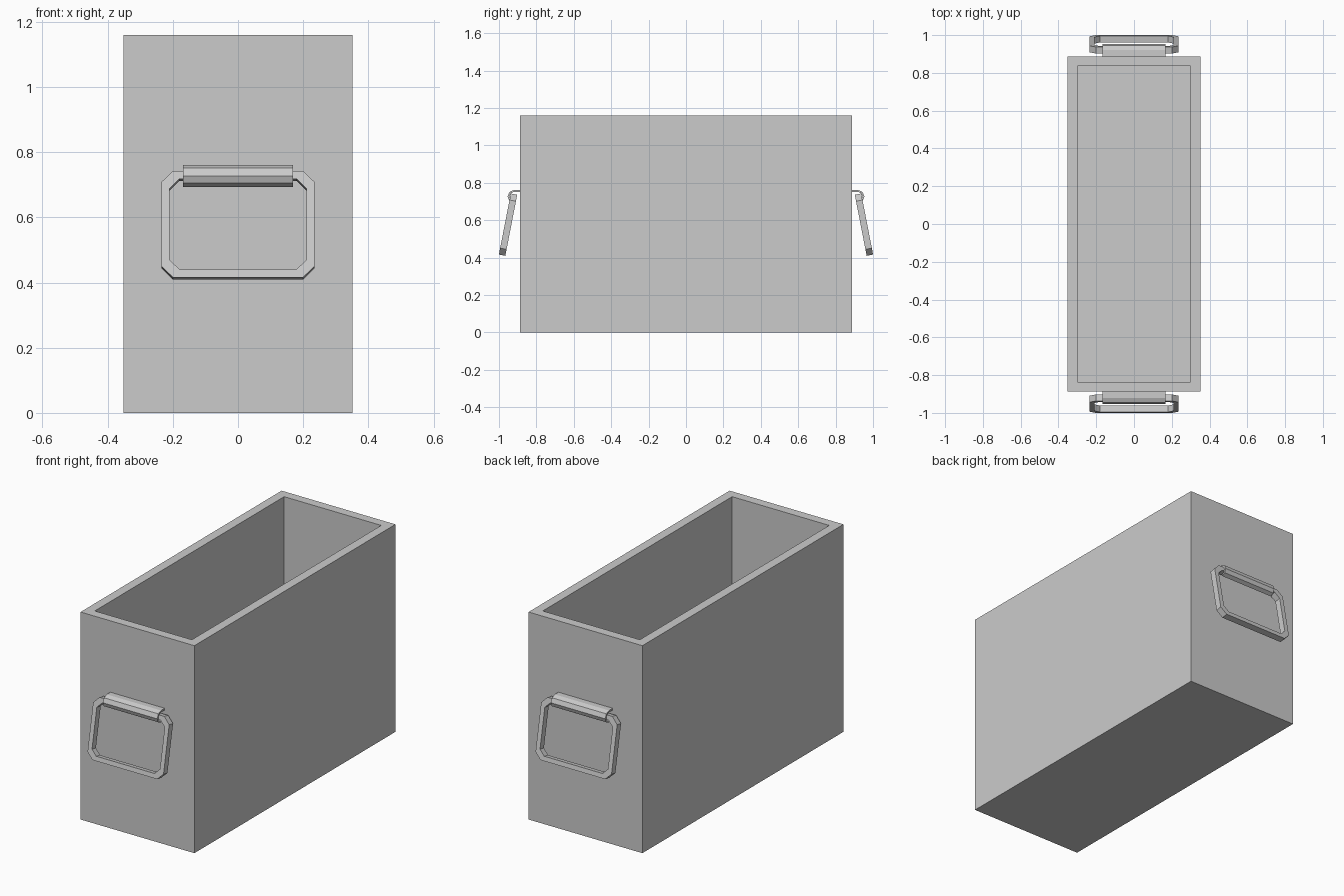
import bpy, bmesh, math
from mathutils import Matrix, Vector

cube = bpy.data.objects.get("Cube")
if cube:
    bpy.data.objects.remove(cube, do_unlink=True)

grey = bpy.data.materials.new("plain grey")
grey.use_nodes = True
color = (0.6, 0.6, 0.6, 1)
grey.diffuse_color = color
grey.node_tree.nodes["Principled BSDF"].inputs["Base Color"].default_value = color

HALF_X, HALF_Y, HEIGHT, WALL = 0.352, 0.888, 1.16, 0.073


def finish(bm, name):
    bmesh.ops.recalc_face_normals(bm, faces=bm.faces)
    mesh = bpy.data.meshes.new(name)
    bm.to_mesh(mesh)
    bm.free()
    mesh.materials.append(grey)
    obj = bpy.data.objects.new(name, mesh)
    bpy.context.scene.collection.objects.link(obj)
    return obj


def bin_body():
    # Solid block with the top inset and pushed down to hollow it
    bm = bmesh.new()
    bmesh.ops.create_cube(bm, size=1)
    bmesh.ops.scale(bm, vec=(2 * HALF_X, 2 * HALF_Y, HEIGHT), verts=bm.verts)
    bmesh.ops.translate(bm, vec=(0, 0, HEIGHT / 2), verts=bm.verts)
    top = max(bm.faces, key=lambda f: f.calc_center_median().z)
    bmesh.ops.inset_region(bm, faces=[top], thickness=WALL)
    floor = bmesh.ops.extrude_face_region(bm, geom=[top])["geom"]
    verts = [g for g in floor if isinstance(g, bmesh.types.BMVert)]
    bmesh.ops.translate(bm, vec=(0, 0, WALL - HEIGHT), verts=verts)
    if top.is_valid:
        bmesh.ops.delete(bm, geom=[top], context='FACES_ONLY')
    finish(bm, "bin_body")


def chamfered_rect(hx, bottom, top, cut):
    return [(hx, bottom + cut), (hx, top - cut), (hx - cut, top), (cut - hx, top),
            (-hx, top - cut), (-hx, bottom + cut), (cut - hx, bottom), (hx - cut, bottom)]


def pull_ring(name, side):
    # Chamfered square-section loop, hinged outward from its top bar
    bm = bmesh.new()
    depth, width = 0.0175, 0.025
    outer = chamfered_rect(0.235, -0.315, 0.0175, 0.035)
    inner = chamfered_rect(0.235 - width, width - 0.315, 0.0175 - width, 0.03)
    loops = [[bm.verts.new((x, y, z)) for x, z in pts]
             for pts, y in ((outer, -depth), (outer, depth), (inner, depth), (inner, -depth))]
    for a, b in zip(loops, loops[1:] + loops[:1]):
        for i in range(8):
            j = (i + 1) % 8
            bm.faces.new((a[i], a[j], b[j], b[i]))
    place = Matrix.Translation((0, -0.923, 0.722)) @ Matrix.Rotation(math.radians(-11), 4, 'X')
    bm.transform(Matrix.Diagonal((1, side, 1, 1)) @ place)
    finish(bm, name)


def hinge_clip(name, side):
    # Folded strip that leaves the wall and hooks around the top bar
    bm = bmesh.new()
    cy, cz, half = 0.92, 0.727, 0.168

    def arc(r):
        return [(cy + r * math.cos(math.radians(a)), cz + r * math.sin(math.radians(a)))
                for a in (90, 45, 0, -40, -80)]

    outer, inner = arc(0.034), arc(0.024)
    profile = [(HALF_Y, outer[0][1])] + outer + inner[::-1] + [(HALF_Y, inner[0][1])]
    face = bm.faces.new([bm.verts.new((-half, -y * -side, z)) for y, z in profile])
    strip = bmesh.ops.extrude_face_region(bm, geom=[face])["geom"]
    verts = [g for g in strip if isinstance(g, bmesh.types.BMVert)]
    bmesh.ops.translate(bm, vec=Vector((2 * half, 0, 0)), verts=verts)
    finish(bm, name)


bin_body()
for label, side in (("front", 1), ("back", -1)):
    pull_ring(label + "_pull_ring", side)
    hinge_clip(label + "_hinge_clip", -side)
